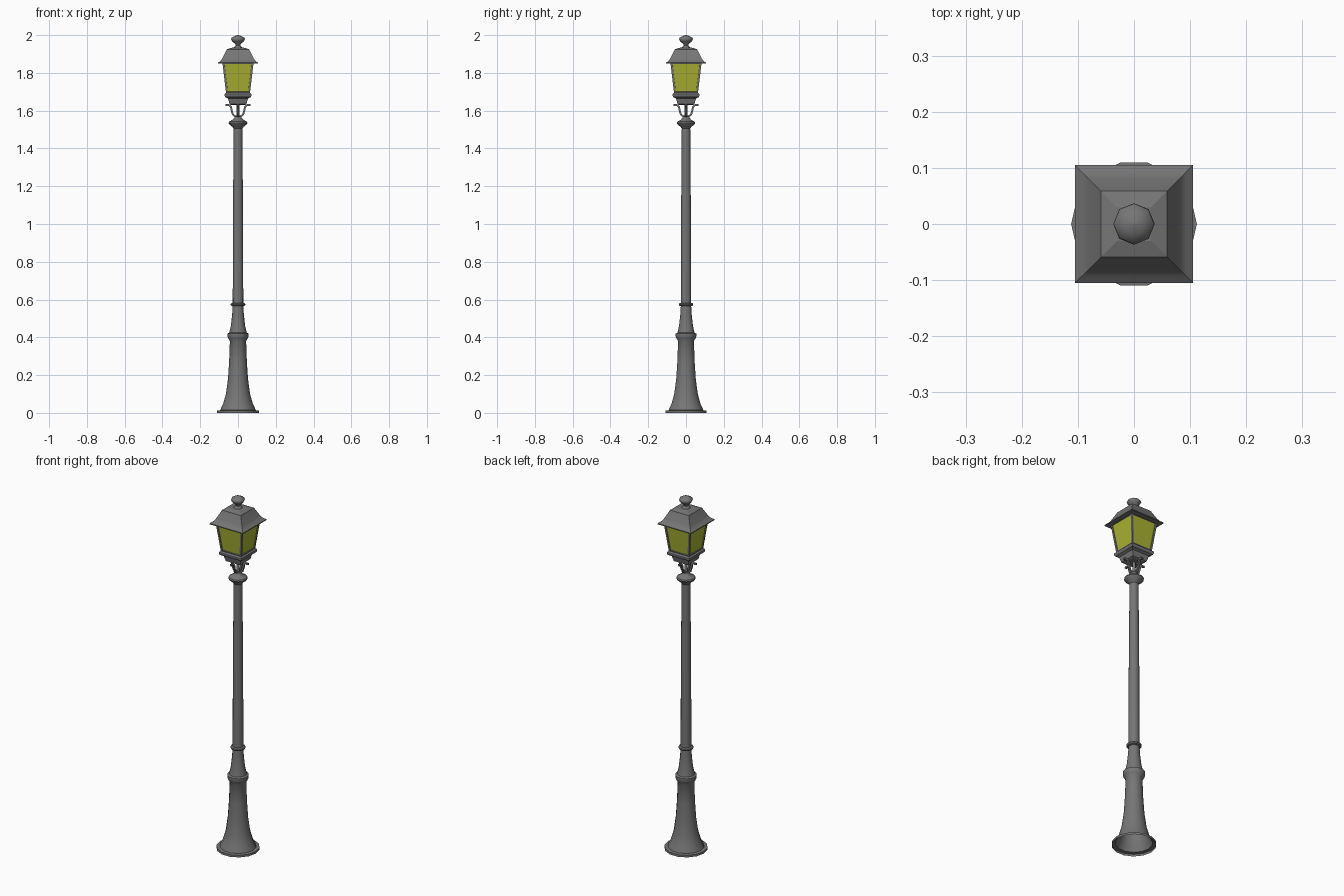
import bpy, bmesh
from math import sin, cos, pi, radians, sqrt
from mathutils import Matrix

if "Cube" in bpy.data.objects:
    bpy.data.objects.remove(bpy.data.objects["Cube"])


def material(name, color):
    m = bpy.data.materials.new(name)
    m.use_nodes = True
    m.diffuse_color = color
    m.node_tree.nodes["Principled BSDF"].inputs["Base Color"].default_value = color
    return m


iron = material("iron grey", (0.18, 0.18, 0.18, 1))
glass = material("yellow glass", (0.40, 0.45, 0.03, 1))


def finish(name, bm, smooth=None, mats=(iron,)):
    """Turn a bmesh into a named object with its materials and shading."""
    mesh = bpy.data.meshes.new(name)
    bm.to_mesh(mesh)
    bm.free()
    for m in mats:
        mesh.materials.append(m)
    ob = bpy.data.objects.new(name, mesh)
    bpy.context.collection.objects.link(ob)
    if smooth:
        bpy.ops.object.select_all(action="DESELECT")
        bpy.context.view_layer.objects.active = ob
        ob.select_set(True)
        bpy.ops.object.shade_smooth_by_angle(angle=radians(smooth))
    return ob


def lathe(profile, sides, turn=0.0, bottom=True, top=True):
    """Loft regular polygons through (radius, height) pairs."""
    bm = bmesh.new()
    rings = []
    for r, z in profile:
        angles = [turn + 2 * pi * i / sides for i in range(sides)]
        rings.append([bm.verts.new((r * cos(a), r * sin(a), z)) for a in angles])
    for low, high in zip(rings, rings[1:]):
        for i in range(sides):
            j = (i + 1) % sides
            bm.faces.new((low[i], low[j], high[j], high[i]))
    if bottom:
        bm.faces.new(rings[0][::-1])
    if top:
        bm.faces.new(rings[-1])
    return bm


def square(profile, **caps):
    """Loft squares through (half width, height) pairs."""
    return lathe([(h * sqrt(2), z) for h, z in profile], 4, pi / 4, **caps)


# Hollow flared base and collar
base = [(0.112, 0), (0.112, 0.012), (0.094, 0.014), (0.09, 0.025), (0.078, 0.05),
        (0.064, 0.1), (0.053, 0.18), (0.047, 0.27), (0.043, 0.38), (0.052, 0.395),
        (0.056, 0.405), (0.056, 0.42), (0.046, 0.425), (0.038, 0.46),
        (0.031, 0.52), (0.028, 0.57)]
finish("base", lathe(base, 14, bottom=False), 35)

# Shaft ring, shaft and cap
ring = [(0.028, 0.565), (0.037, 0.568), (0.039, 0.574), (0.037, 0.58), (0.028, 0.583)]
finish("shaft_ring", lathe(ring, 14), 35)
finish("shaft", lathe([(0.028, 0.57), (0.027, 1.0), (0.023, 1.51)], 14), 35)
cap = [(0.023, 1.505), (0.03, 1.515), (0.047, 1.528), (0.05, 1.535), (0.047, 1.542),
       (0.028, 1.552), (0.019, 1.562), (0.017, 1.57)]
finish("shaft_cap", lathe(cap, 14), 35)

# Central stem and four curved arms under the lantern
finish("stem", lathe([(0.009, 1.565), (0.008, 1.64)], 8), 50)
path = [(0.01, 1.568), (0.026, 1.578), (0.033, 1.598), (0.037, 1.62), (0.046, 1.629), (0.066, 1.63)]
arm = bmesh.new()
half = 0.005
for k in range(4):
    rows = []
    for i, (x, z) in enumerate(path):
        ax, az = path[max(i - 1, 0)]
        bx, bz = path[min(i + 1, len(path) - 1)]
        length = sqrt((bx - ax) ** 2 + (bz - az) ** 2)
        nx, nz = -(bz - az) / length * half, (bx - ax) / length * half
        corners = [(-1, -1), (1, -1), (1, 1), (-1, 1)]
        spin = Matrix.Rotation(k * pi / 2, 3, "Z")
        row = [arm.verts.new((x + s * nx, t * half, z + s * nz)) for s, t in corners]
        for v in row:
            v.co = spin @ v.co
        rows.append(row)
    for p, q in zip(rows, rows[1:]):
        for i in range(4):
            j = (i + 1) % 4
            arm.faces.new((p[i], p[j], q[j], q[i]))
    arm.faces.new(rows[0][::-1])
    arm.faces.new(rows[-1])
bmesh.ops.recalc_face_normals(arm, faces=arm.faces)
finish("support_arms", arm, 40)

# Lantern cup and ledge
cup = [(0.036, 1.63), (0.045, 1.635), (0.053, 1.665), (0.067, 1.672), (0.071, 1.68),
       (0.071, 1.688), (0.064, 1.695)]
finish("lantern_cup", square(cup))

# Lantern housing with recessed panes
housing = square([(0.063, 1.69), (0.083, 1.858)])
walls = [f for f in housing.faces if abs(f.normal.z) < 0.5 or len(f.verts) == 4]
housing.normal_update()
walls = [f for f in walls if abs(f.normal.z) < 0.5]
bmesh.ops.inset_individual(housing, faces=walls, thickness=0.01, use_even_offset=True)
bmesh.ops.inset_individual(housing, faces=walls, thickness=0.0005, depth=-0.004)
for f in walls:
    f.material_index = 1
finish("lantern_housing", housing, mats=(iron, glass))

# Flared roof and its low crown
roof = [(0.105, 1.85), (0.105, 1.855), (0.092, 1.864), (0.082, 1.878), (0.059, 1.925)]
finish("roof", square(roof), 25)
finish("roof_crown", square([(0.059, 1.925), (0.03, 1.934)]))

# Finial
finial = [(0.026, 1.93), (0.02, 1.938), (0.012, 1.945), (0.013, 1.952), (0.03, 1.966),
          (0.037, 1.978), (0.034, 1.986), (0.018, 1.995), (0.002, 2.0)]
finish("finial", lathe(finial, 8), 50)
